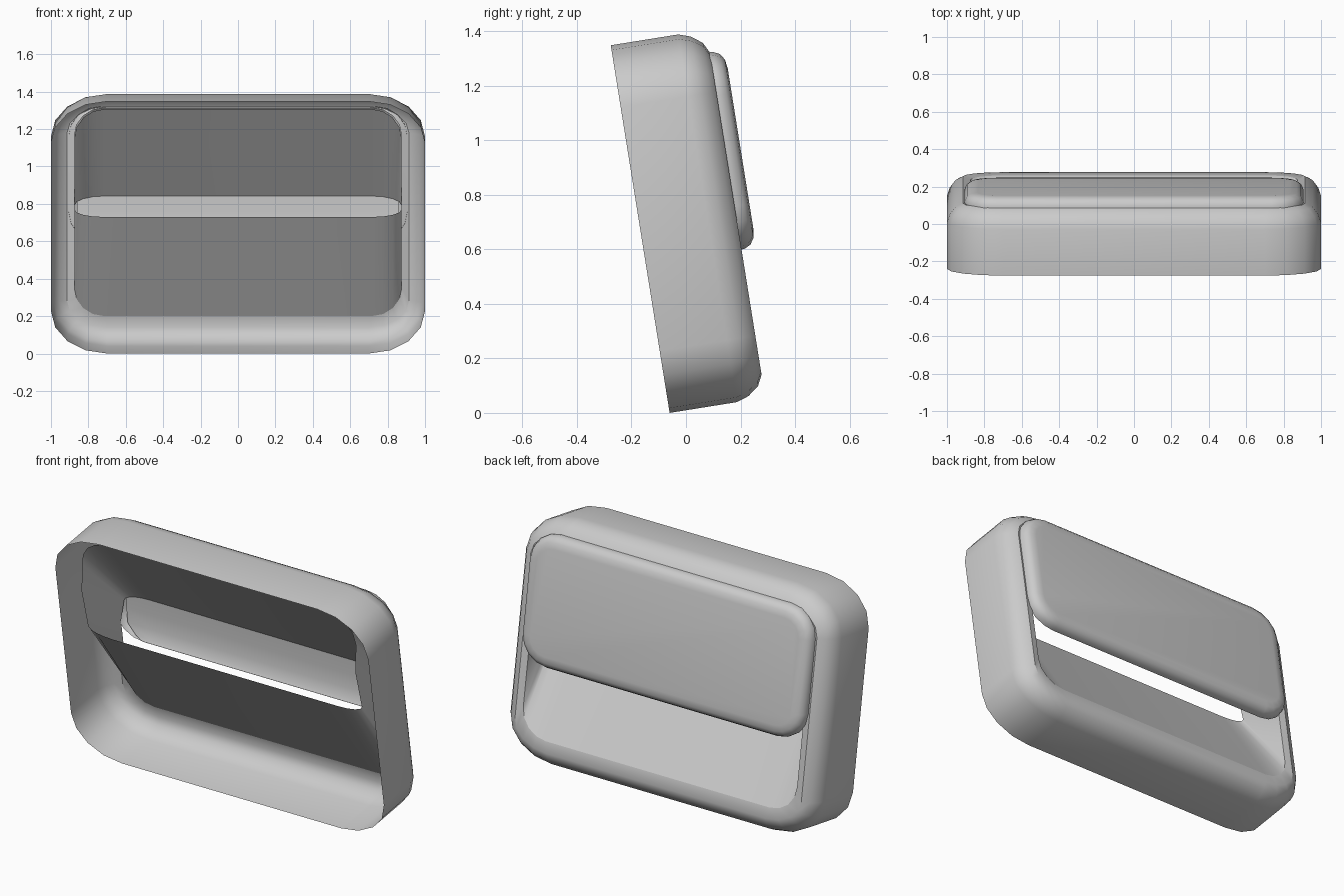
import bpy, bmesh, math
from mathutils import Vector

if "Cube" in bpy.data.objects:
    bpy.data.objects.remove(bpy.data.objects["Cube"])

TILT = math.radians(9.1)
S, C = math.sin(TILT), math.cos(TILT)


def place(x, u, n):
    """Panel coordinates (across, up the face, outward) to the leaning world frame."""
    return Vector((x, -0.06 + C * n - S * u, S * n + C * u))


def ring(hx, u0, u1, rx, ru, n, ru_top=None, n_top=None, mid=None, seg=4):
    """Rounded rectangle in the tilted plane; top may differ, mid = (u, n) on the sides."""
    rt = ru if ru_top is None else ru_top
    nt = n if n_top is None else n_top
    pts = []
    corners = [(hx - rx, u1 - rt, 0, rt, nt), (-hx + rx, u1 - rt, 90, rt, nt),
               (-hx + rx, u0 + ru, 180, ru, n), (hx - rx, u0 + ru, 270, ru, n)]
    for cx, cu, a0, r, h in corners:
        if mid and a0 == 180:
            pts.append(place(-hx, *mid))
        for i in range(seg + 1):
            a = math.radians(a0 + 90 * i / seg)
            pts.append(place(cx + rx * math.cos(a), cu + r * math.sin(a), h))
    if mid:
        pts.append(place(hx, *mid))
    return pts


def loft(name, rows, closed=True, cap=False):
    bm = bmesh.new()
    grid = [[bm.verts.new(p) for p in row] for row in rows]
    count = len(rows[0])
    for a, b in zip(grid, grid[1:]):
        for i in range(count if closed else count - 1):
            j = (i + 1) % count
            bm.faces.new((a[i], a[j], b[j], b[i]))
    if cap:
        bm.faces.new(grid[-1])
    me = bpy.data.meshes.new(name)
    bm.to_mesh(me)
    bm.free()
    ob = bpy.data.objects.new(name, me)
    bpy.context.collection.objects.link(ob)
    bpy.ops.object.select_all(action='DESELECT')
    ob.select_set(True)
    bpy.context.view_layer.objects.active = ob
    bpy.ops.object.shade_smooth_by_angle(angle=math.radians(35))
    return ob


# Frame: open shell with a rounded outer edge and a flat lip round the opening
rows = [ring(1 - d, d, 1.365 - d, 0.3 - d, 0.23 - d, n)
        for d, n in ((0, 0), (0, 0.25), (0.015, 0.295), (0.045, 0.335), (0.085, 0.355))]
rows.append(ring(0.875, 0.147, 1.275, 0.16, 0.15, 0.347))
loft("frame", rows)

# Flap: shallow cover over the upper part of the opening
loft("flap", [ring(0.905 - d, 0.55 + d, 1.282 - d, 0.17 - d, 0.16 - d, n)
              for d, n in ((0, 0.34), (0, 0.365), (0.012, 0.39), (0.035, 0.405), (0.07, 0.41))],
     cap=True)

# Finger channel: sloping tube from the opening below the flap up to the inside
loft("finger_channel", [
    ring(0.875, 0.147, 0.79, 0.16, 0.15, 0.347, ru_top=0.05, n_top=0.392, mid=(0.64, 0.347)),
    ring(0.875, 0.729, 1.312, 0.16, 0.04, 0.064, ru_top=0.16, n_top=0.07, mid=(1.0, 0.04))])

# Grip lip: curled strip behind the lower edge of the flap
curl = ((0.86, 0.79, 0.395), (0.86, 0.70, 0.385), (0.85, 0.62, 0.37),
        (0.79, 0.57, 0.35), (0.74, 0.553, 0.338))
loft("grip_lip", [[place(x, u, n) for x in (-w, -0.7, 0.7, w)] for w, u, n in curl],
     closed=False)
